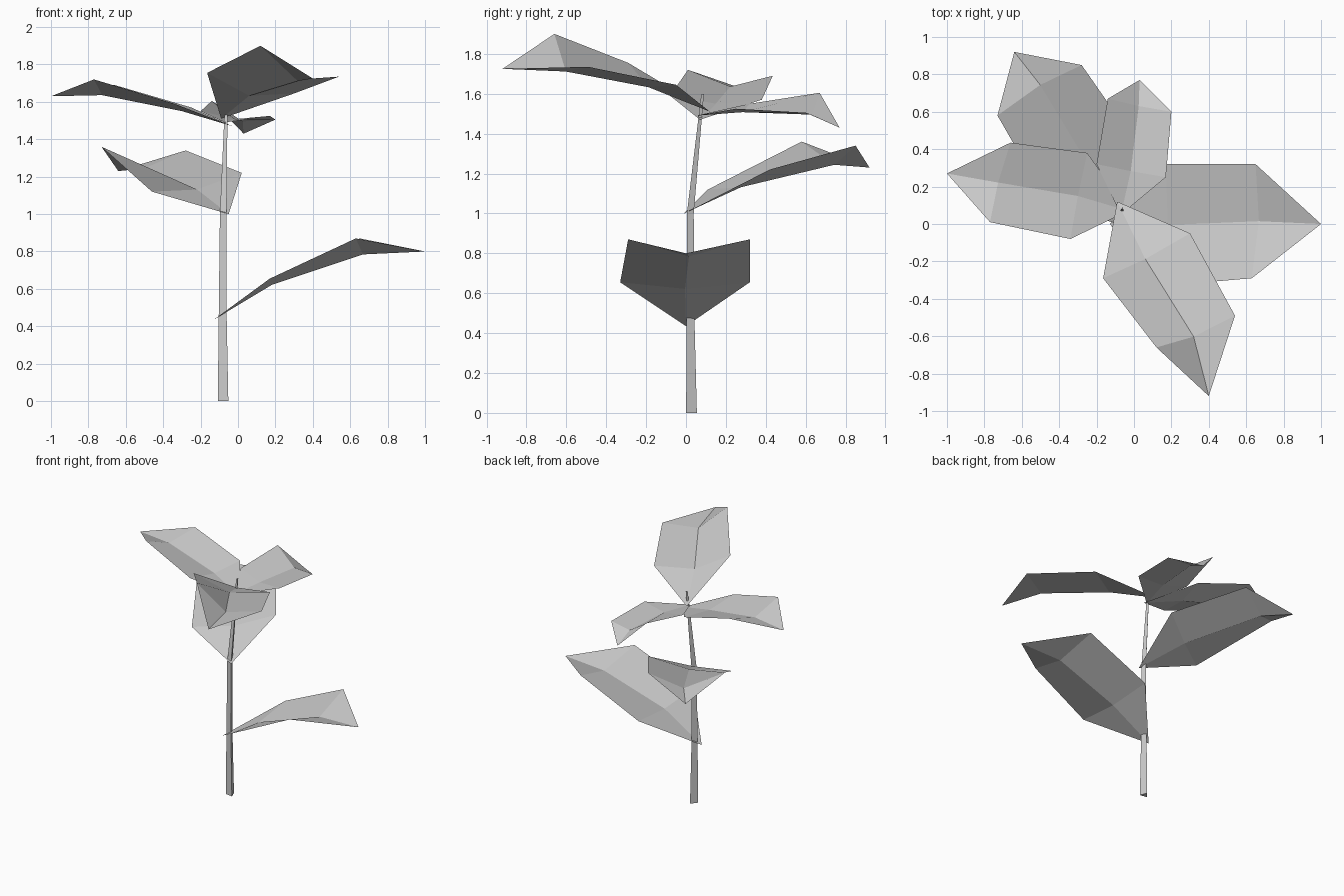
import bpy
import bmesh
from math import cos, sin, tau
from mathutils import Vector

default_cube = bpy.data.objects.get("Cube")
if default_cube:
    bpy.data.objects.remove(default_cube, do_unlink=True)


def make_material(name, colour):
    material = bpy.data.materials.new(name)
    material.use_nodes = True
    material.diffuse_color = colour
    shader = next(n for n in material.node_tree.nodes if n.type == "BSDF_PRINCIPLED")
    shader.inputs["Base Color"].default_value = colour
    return material


grey = make_material("plain grey", (0.6, 0.6, 0.6, 1))


def finish(name, bm):
    mesh = bpy.data.meshes.new(name)
    bm.to_mesh(mesh)
    bm.free()
    mesh.materials.append(grey)
    part = bpy.data.objects.new(name, mesh)
    bpy.context.collection.objects.link(part)
    return part


def make_leaf(name, outline, inner_sag, outer_sag):
    """Leaf creased along its midrib; outline runs base, inner, outer, tip, outer, inner."""
    base, inner_a, outer_a, tip, outer_b, inner_b = map(Vector, outline)
    up = (tip - base).cross(inner_b - inner_a).normalized()
    if up.z < 0:
        up.negate()
    rib_inner = (inner_a + inner_b) / 2 - up * inner_sag
    rib_outer = (outer_a + outer_b) / 2 - up * outer_sag

    bm = bmesh.new()
    root, rib_low, rib_high, end = [bm.verts.new(p) for p in (base, rib_inner, rib_outer, tip)]
    for inner, outer in ((inner_a, outer_a), (inner_b, outer_b)):
        side_low, side_high = bm.verts.new(inner), bm.verts.new(outer)
        bm.faces.new((root, side_low, rib_low))
        bm.faces.new((rib_low, side_low, side_high, rib_high))
        bm.faces.new((rib_high, side_high, end))
    bm.normal_update()
    for face in bm.faces:
        if face.normal.dot(up) < 0:
            face.normal_flip()
    return finish(name, bm)


def make_stem(name, path, sides=3):
    """Tapered stem through (centre, radius, turn) rings."""
    bm = bmesh.new()
    rings = []
    for centre, radius, turn in path:
        ring = []
        for i in range(sides):
            angle = turn + tau * i / sides
            offset = Vector((cos(angle), sin(angle), 0)) * radius
            ring.append(bm.verts.new(Vector(centre) + offset))
        rings.append(ring)
    for low, high in zip(rings, rings[1:]):
        for i in range(sides):
            j = (i + 1) % sides
            bm.faces.new((low[i], low[j], high[j], high[i]))
    bm.faces.new(reversed(rings[0]))
    bm.faces.new(rings[-1])
    return finish(name, bm)


# Three-sided stem, leaning back near the top
make_stem("stem", [
    ((-0.077, 0.022, 0), 0.033, 1.4),
    ((-0.08, 0.018, 0.5), 0.024, 1.4),
    ((-0.077, 0.018, 1.0), 0.021, 1.4),
    ((-0.062, 0.082, 1.6), 0.008, 1.4),
])

# Lowest leaf
make_leaf("lower_left_leaf", [
    (-0.13, 0, 0.435), (0.17, 0.32, 0.655), (0.65, 0.32, 0.87),
    (1.0, 0, 0.8), (0.63, -0.29, 0.87), (0.17, -0.33, 0.655),
], 0.035, 0.09)

# Middle leaf
make_leaf("middle_back_leaf", [
    (-0.05, -0.01, 1.0), (-0.46, 0.11, 1.12), (-0.73, 0.58, 1.36),
    (-0.64, 0.92, 1.23), (-0.28, 0.85, 1.34), (0.02, 0.42, 1.22),
], 0.04, 0.11)

# Three leaves at the crown
make_leaf("upper_right_leaf", [
    (-0.03, 0.07, 1.47), (-0.25, 0.38, 1.57), (-0.66, 0.435, 1.69),
    (-1.0, 0.27, 1.63), (-0.77, 0.01, 1.72), (-0.34, -0.08, 1.59),
], 0.03, 0.07)
make_leaf("upper_back_leaf", [
    (-0.07, 0.05, 1.49), (-0.2, 0.32, 1.55), (-0.14, 0.67, 1.605),
    (0.03, 0.77, 1.43), (0.2, 0.6, 1.505), (0.17, 0.25, 1.525),
], 0.03, 0.06)
make_leaf("upper_front_leaf", [
    (-0.09, 0.12, 1.51), (-0.165, -0.29, 1.755), (0.12, -0.66, 1.9),
    (0.4, -0.92, 1.725), (0.54, -0.49, 1.735), (0.3, -0.05, 1.645),
], 0.07, 0.11)
